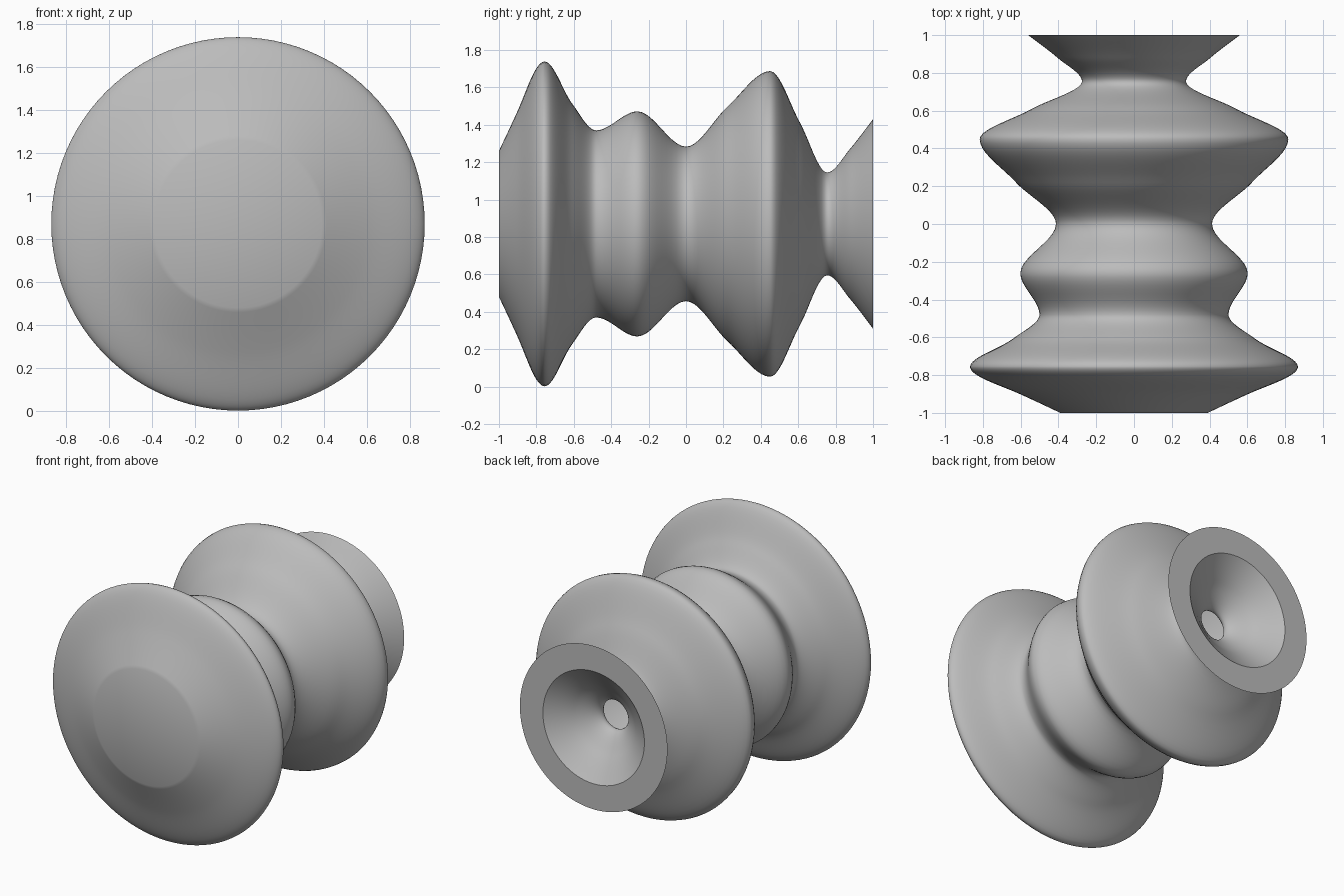
import bpy
import bmesh
import math
from mathutils import Vector

cube = bpy.data.objects.get("Cube")
if cube:
    bpy.data.objects.remove(cube)

AXIS_Z = 0.87      # height of the turning axis
WALL = 0.175       # radial wall thickness
STEPS = 10         # curve samples between profile points
SEGMENTS = 96

# Outer profile: distance along the axis, radius
PROFILE = [(-1, .39), (-.9, .605), (-.81, .815), (-.755, .868), (-.61, .645),
           (-.48, .5), (-.26, .602), (0, .413), (.22, .625), (.45, .817),
           (.61, .54), (.755, .275), (.88, .405), (1, .56)]


def tangent(i):
    """Slope at a profile point, level at crests and waists."""
    a = PROFILE[max(i - 1, 0)]
    b = PROFILE[i]
    c = PROFILE[min(i + 1, len(PROFILE) - 1)]
    if (b[1] - a[1]) * (c[1] - b[1]) < 0:
        return 0.0
    return (c[1] - a[1]) / (c[0] - a[0])


def smooth_profile():
    pts = []
    for i in range(len(PROFILE) - 1):
        (y0, r0), (y1, r1) = PROFILE[i], PROFILE[i + 1]
        d = y1 - y0
        m0, m1 = tangent(i) * d, tangent(i + 1) * d
        for k in range(STEPS):
            t = k / STEPS
            r = ((1 + 2 * t) * (1 - t) ** 2 * r0 + t * (1 - t) ** 2 * m0
                 + t * t * (3 - 2 * t) * r1 + t * t * (t - 1) * m1)
            pts.append((y0 + d * t, r))
    return pts + [PROFILE[-1]]


# Closed front cap, outer wall, back rim, then the hollow back to the axis
outer = smooth_profile()
inner = [(y, r - WALL) for y, r in reversed(outer) if y > -1 + WALL]
section = [(-1, 0)] + outer + inner + [(inner[-1][0], 0)]

bm = bmesh.new()
verts = [bm.verts.new((r, y, 0)) for y, r in section]
edges = [bm.edges.new(pair) for pair in zip(verts, verts[1:])]
bmesh.ops.spin(bm, geom=verts + edges, cent=Vector(), axis=(0, 1, 0),
               angle=math.tau, steps=SEGMENTS)
bmesh.ops.remove_doubles(bm, verts=bm.verts, dist=0.0001)
bmesh.ops.recalc_face_normals(bm, faces=bm.faces)
mesh = bpy.data.meshes.new("turned_knob")
bm.to_mesh(mesh)
bm.free()

knob = bpy.data.objects.new("turned_knob", mesh)
knob.location.z = AXIS_Z
bpy.context.collection.objects.link(knob)

# Plain grey finish
grey = bpy.data.materials.new("grey")
grey.use_nodes = True
color = (0.5, 0.5, 0.5, 1)
grey.diffuse_color = color
grey.node_tree.nodes["Principled BSDF"].inputs["Base Color"].default_value = color
mesh.materials.append(grey)

bpy.context.view_layer.objects.active = knob
knob.select_set(True)
bpy.ops.object.shade_smooth_by_angle(angle=math.radians(32))
